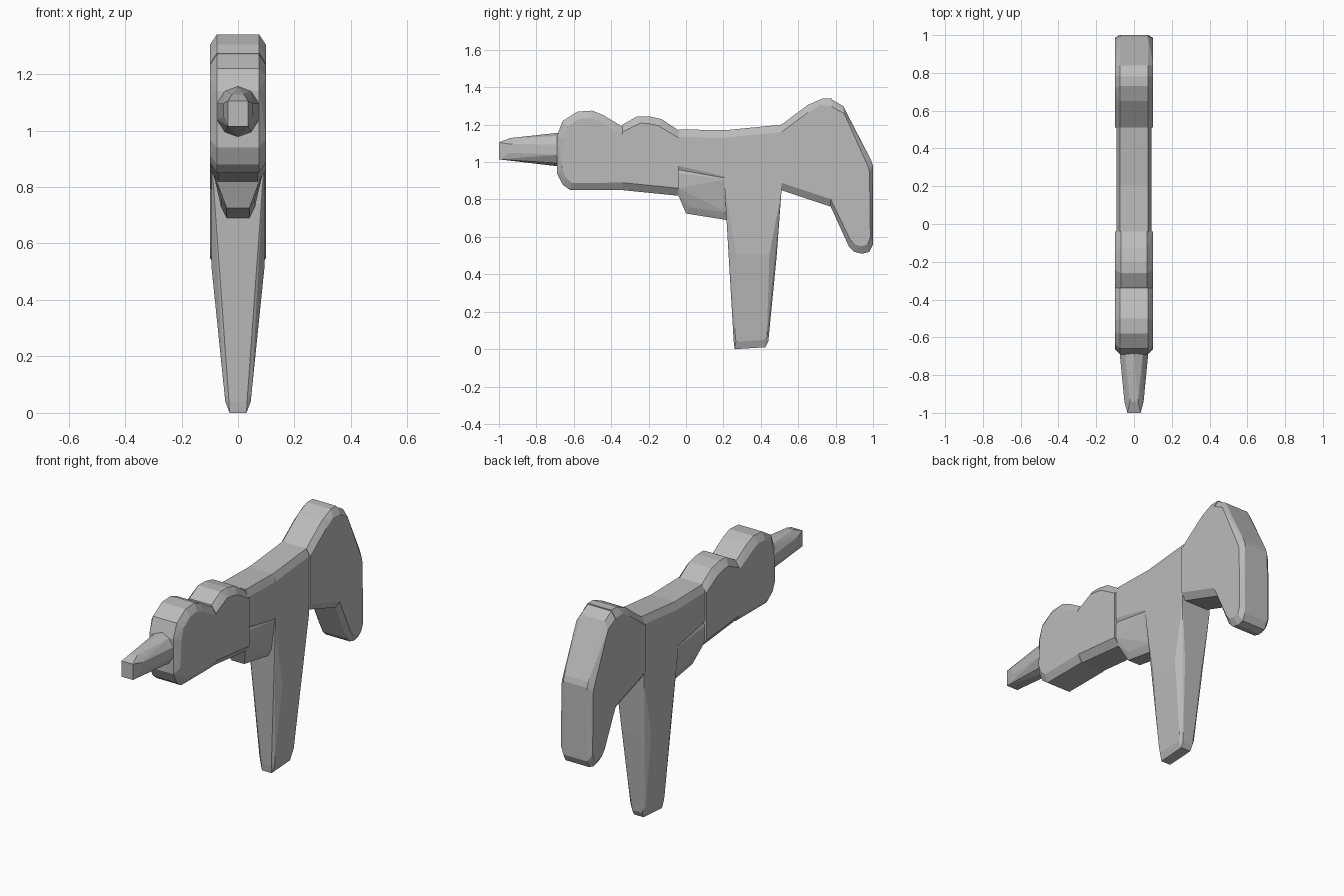
import bpy, bmesh, math
from mathutils import Vector

cube = bpy.data.objects.get("Cube")
if cube:
    bpy.data.objects.remove(cube)

GREY = (0.5, 0.5, 0.5, 1)
grey = bpy.data.materials.new("plain_grey")
grey.use_nodes = True
grey.diffuse_color = GREY
grey.node_tree.nodes["Principled BSDF"].inputs["Base Color"].default_value = GREY


def hull(name, points):
    """Faceted convex solid around a set of points."""
    bm = bmesh.new()
    for p in points:
        bm.verts.new(p)
    out = bmesh.ops.convex_hull(bm, input=bm.verts)
    loose = {g for g in out["geom_interior"] + out["geom_unused"]
             if isinstance(g, bmesh.types.BMVert)}
    bmesh.ops.delete(bm, geom=list(loose), context="VERTS")
    bmesh.ops.dissolve_limit(bm, angle_limit=math.radians(1),
                             verts=bm.verts, edges=bm.edges)
    bmesh.ops.recalc_face_normals(bm, faces=bm.faces)
    mesh = bpy.data.meshes.new(name)
    bm.to_mesh(mesh)
    bm.free()
    mesh.materials.append(grey)
    obj = bpy.data.objects.new(name, mesh)
    bpy.context.collection.objects.link(obj)


def slab(name, profile, joints=(), edge=lambda z: 0.075,
         full=lambda z: 0.1, inset=0.04):
    """Side profile (y, z) with chamfered rims; rims stay in plane at joints."""
    centre = sum((Vector(p) for p in profile), Vector((0, 0))) / len(profile)
    points = []
    for y, z in profile:
        d = (centre - Vector((y, z))).normalized() * inset
        if y in joints:
            d = Vector((0, math.copysign(inset, d.y)))
        for s in (-1, 1):
            points.append((s * edge(z), y, z))
            points.append((s * full(z), y + d.x, z + d.y))
    hull(name, points)


# Tapered nose: round at the root, square at the tip
nose = []
for y, rx, rz, cz, n in ((-0.68, 0.08, 0.09, 1.067, 10),
                         (-0.94, 0.055, 0.06, 1.073, 8),
                         (-1.0, 0.05, 0.064, 1.06, 4)):
    for i in range(n):
        a = math.tau * (i + 0.5) / n
        nose.append((rx * math.cos(a), y, cz + rz * math.sin(a)))
hull("nose", nose)

# Front and middle body blocks
slab("front_body",
     [(-0.69, 0.94), (-0.69, 1.14), (-0.66, 1.22), (-0.58, 1.27), (-0.5, 1.275),
      (-0.44, 1.25), (-0.34, 1.19), (-0.34, 0.85), (-0.62, 0.85), (-0.66, 0.88)],
     joints=(-0.34,))
slab("middle_body",
     [(-0.34, 1.2), (-0.26, 1.245), (-0.2, 1.245), (-0.13, 1.23),
      (-0.04, 1.17), (-0.04, 0.82), (-0.34, 0.85)],
     joints=(-0.34, -0.04), edge=lambda z: 0.07)

# Receiver block with a narrow, keel-like underside
slab("receiver", [(-0.04, 1.175), (0.22, 1.17), (0.22, 0.88), (-0.04, 0.94)],
     joints=(-0.04, 0.22), full=lambda z: 0.092)
slab("receiver_keel",
     [(-0.04, 0.98), (0.22, 0.95), (0.22, 0.69), (0.0, 0.725), (-0.04, 0.82)],
     joints=(-0.04, 0.22),
     edge=lambda z: 0.04 if z < 0.75 else 0.075,
     full=lambda z: 0.06 if z < 0.75 else 0.09)

# Grip, narrowing towards the foot
slab("grip",
     [(0.205, 1.17), (0.51, 1.2), (0.51, 0.88), (0.485, 0.5), (0.44, 0.04),
      (0.425, 0.01), (0.26, 0.0), (0.255, 0.04), (0.23, 0.5), (0.205, 0.93)],
     joints=(0.205, 0.51),
     edge=lambda z: 0.03 + 0.045 * min(z / 0.9, 1),
     full=lambda z: 0.045 + 0.048 * min(z / 0.5, 1))

# Shoulder stock
slab("stock_front",
     [(0.51, 1.2), (0.65, 1.305), (0.73, 1.34), (0.78, 1.34),
      (0.78, 0.76), (0.51, 0.85)],
     joints=(0.51, 0.78))
slab("stock_rear",
     [(0.77, 1.34), (0.84, 1.3), (0.99, 1.01), (1.0, 0.98), (1.0, 0.56),
      (0.98, 0.52), (0.94, 0.51), (0.9, 0.52), (0.87, 0.55), (0.77, 0.77)],
     joints=(0.77,))
